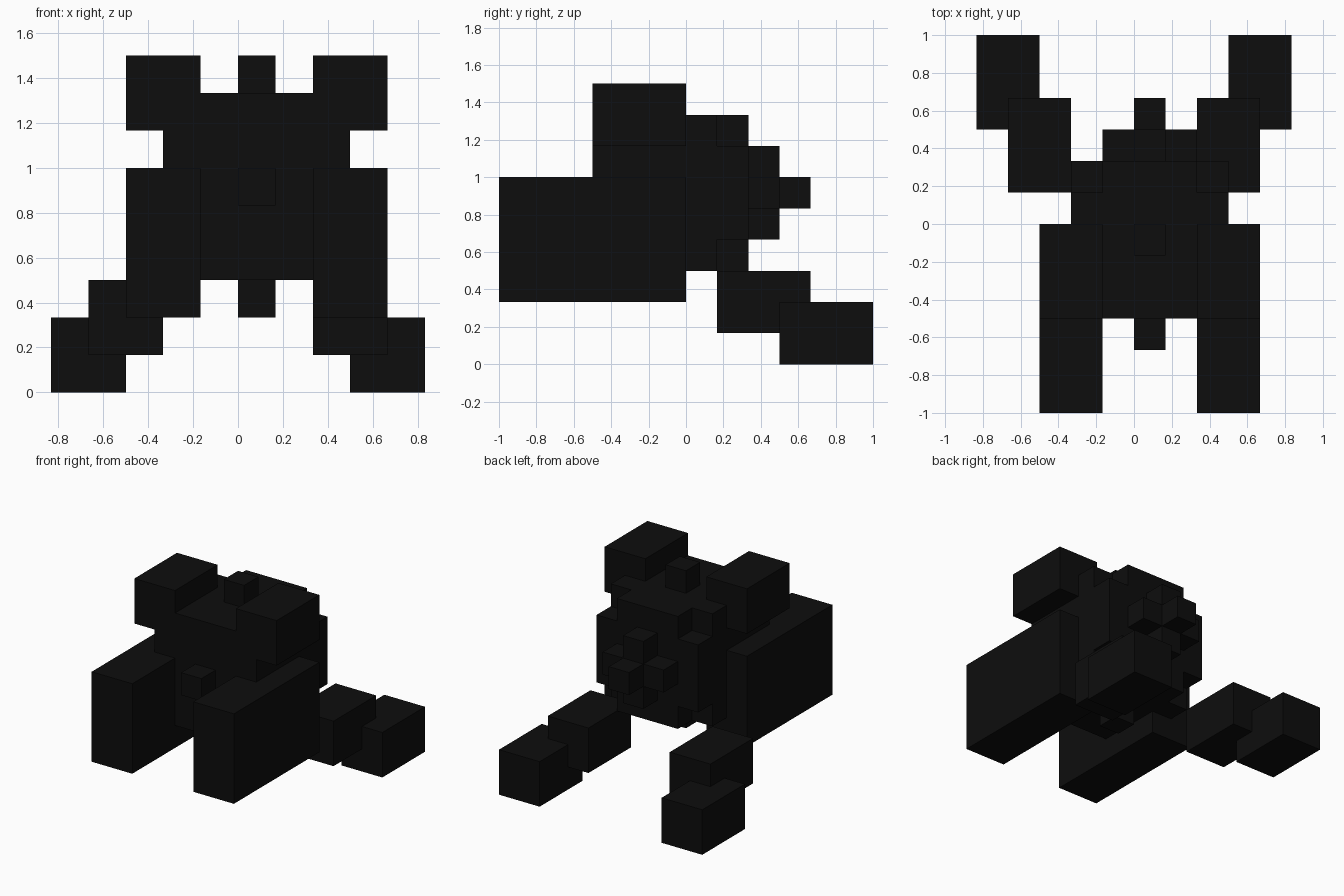
import bpy
import bmesh
from mathutils import Vector

cube = bpy.data.objects.get("Cube")
if cube:
    bpy.data.objects.remove(cube, do_unlink=True)

U = 1 / 6  # size of one block

black = bpy.data.materials.new("soft_black")
black.use_nodes = True
colour = (0.004, 0.004, 0.004, 1)
black.diffuse_color = colour
black.node_tree.nodes["Principled BSDF"].inputs["Base Color"].default_value = colour


def finish(name, bm):
    mesh = bpy.data.meshes.new(name)
    bm.to_mesh(mesh)
    bm.free()
    mesh.materials.append(black)
    obj = bpy.data.objects.new(name, mesh)
    bpy.context.collection.objects.link(obj)


def box(name, lo, hi):
    """Box between two corners given in blocks."""
    lo, hi = Vector(lo), Vector(hi)
    bm = bmesh.new()
    bmesh.ops.create_cube(bm, size=1)
    bmesh.ops.scale(bm, vec=(hi - lo) * U, verts=bm.verts)
    bmesh.ops.translate(bm, vec=(lo + hi) * U / 2, verts=bm.verts)
    finish(name, bm)


def block_ball(name, centre, radius):
    """Stepped ball: outer faces of every block within the radius."""
    span = range(-radius, radius + 1)
    cells = {(a, b, c) for a in span for b in span for c in span
             if a * a + b * b + c * c <= radius * radius}
    bm = bmesh.new()
    for cell in cells:
        for axis in range(3):
            for sign in (-1, 1):
                n = Vector((0, 0, 0))
                n[axis] = sign
                near = tuple(int(cell[i] + n[i]) for i in range(3))
                if near in cells:
                    continue
                s = Vector((0, 0, 0))
                s[(axis + 1) % 3] = 0.5
                t = n.cross(s)
                mid = Vector(centre) + Vector(cell) + n / 2
                bm.faces.new([bm.verts.new((mid + o) * U)
                              for o in (-s - t, s - t, s + t, t - s)])
    bmesh.ops.remove_doubles(bm, verts=bm.verts, dist=0.001)
    bmesh.ops.dissolve_limit(bm, angle_limit=0.01, verts=bm.verts, edges=bm.edges)
    finish(name, bm)


# Round stepped body and the small tail bump behind it
block_ball("body", (0.5, -0.5, 5.5), 3)
block_ball("tail", (0.5, 2.5, 5.5), 1)

# Forelimbs and raised head blocks, one pair either side of the body
for side, x in (("right", -3), ("left", 2)):
    box("front_arm_" + side, (x, -6, 2), (x + 2, 0, 6))
    box("head_block_" + side, (x, -3, 7), (x + 2, 0, 9))

# Hind legs stepping outward and down towards the back
for side, x in (("right", -1), ("left", 1)):
    box("upper_leg_" + side, (3 * x - 1, 1, 1), (3 * x + 1, 4, 3))
    box("foot_" + side, (4 * x - 1, 3, 0), (4 * x + 1, 6, 2))
